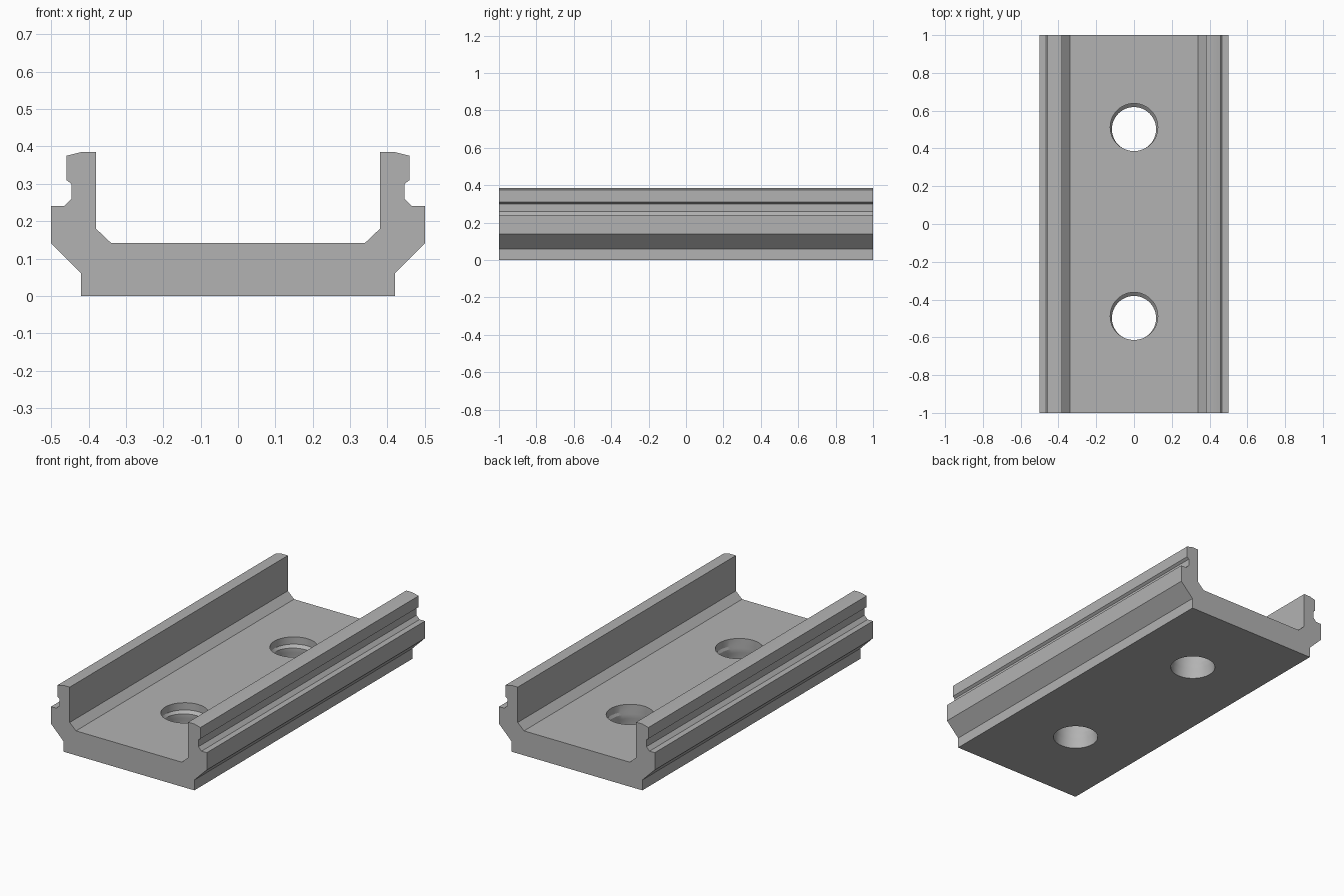
import bpy, bmesh, math

if "Cube" in bpy.data.objects:
    bpy.data.objects.remove(bpy.data.objects["Cube"])

metal = bpy.data.materials.new("grey_metal")
metal.diffuse_color = (0.45, 0.45, 0.45, 1)
metal.use_nodes = True
metal.node_tree.nodes["Principled BSDF"].inputs["Base Color"].default_value = metal.diffuse_color


def make_object(name, bm):
    bmesh.ops.recalc_face_normals(bm, faces=bm.faces)
    mesh = bpy.data.meshes.new(name)
    bm.to_mesh(mesh)
    bm.free()
    mesh.materials.append(metal)
    obj = bpy.data.objects.new(name, mesh)
    bpy.context.collection.objects.link(obj)
    return obj


# Channel rail: half cross-section (x, z), mirrored and extruded along y
half = [(0.42, 0), (0.42, 0.06), (0.5, 0.14), (0.5, 0.24), (0.466, 0.24),
        (0.446, 0.26), (0.446, 0.3), (0.459, 0.31), (0.459, 0.375),
        (0.42, 0.385), (0.38, 0.385), (0.38, 0.18), (0.34, 0.142)]
profile = half + [(-x, z) for x, z in reversed(half)]
bm = bmesh.new()
face = bm.faces.new([bm.verts.new((x, -1, z)) for x, z in profile])
ext = bmesh.ops.extrude_face_region(bm, geom=[face])
bmesh.ops.translate(bm, vec=(0, 2, 0),
                    verts=[v for v in ext["geom"] if isinstance(v, bmesh.types.BMVert)])
rail = make_object("channel_rail", bm)

# Screw holes: stacked rings (z, radius, y shift) with a narrow waist
rings = [(-0.05, 0.121, 0.002), (0.045, 0.121, 0.002), (0.06, 0.117, 0.002),
         (0.085, 0.117, 0.002), (0.1, 0.126, 0.012), (0.2, 0.126, 0.012)]
SIDES = 48
bm = bmesh.new()
for cy in (-0.5, 0.5):
    loops = [[bm.verts.new((r * math.cos(2 * math.pi * i / SIDES),
                            cy + dy + r * math.sin(2 * math.pi * i / SIDES), z))
              for i in range(SIDES)] for z, r, dy in rings]
    for a, b in zip(loops, loops[1:]):
        for i in range(SIDES):
            j = (i + 1) % SIDES
            bm.faces.new((a[i], a[j], b[j], b[i]))
    bm.faces.new(loops[0])
    bm.faces.new(loops[-1])
cutter = make_object("hole_cutter", bm)
cutter.hide_render = True
cutter.hide_set(True)

cut = rail.modifiers.new("screw_holes", "BOOLEAN")
cut.operation = "DIFFERENCE"
cut.solver = "EXACT"
cut.object = cutter

# Apply the cut, then smooth only the round hole walls
bpy.context.view_layer.objects.active = rail
rail.select_set(True)
bpy.ops.object.modifier_apply(modifier=cut.name)
bpy.ops.object.shade_smooth_by_angle(angle=math.radians(15))
bpy.data.objects.remove(cutter)
